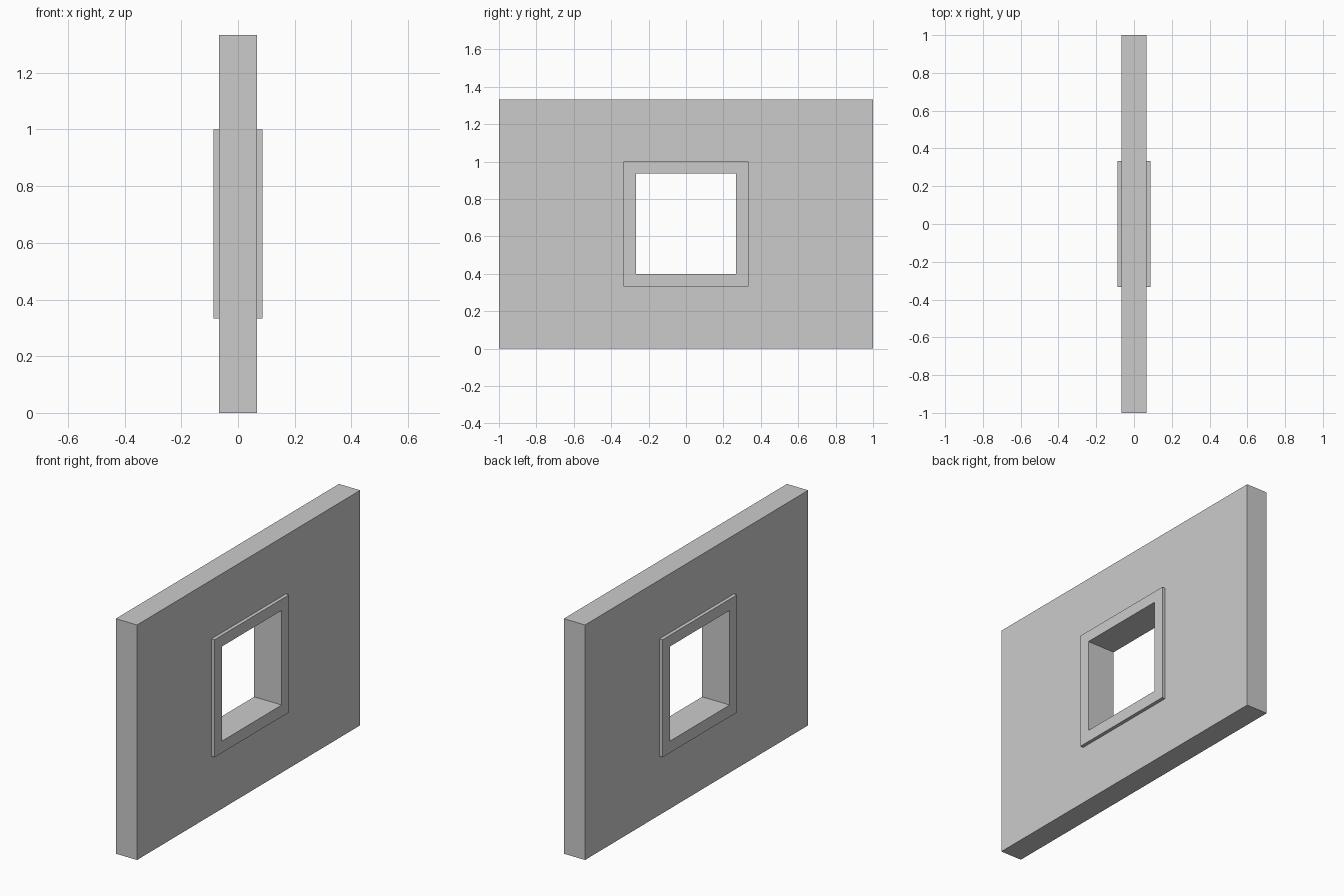
import bpy, bmesh

if "Cube" in bpy.data.objects:
    bpy.data.objects.remove(bpy.data.objects["Cube"])


def rect(half_y, z0, z1):
    return [(-half_y, z0), (half_y, z0), (half_y, z1), (-half_y, z1)]


def make_ring(name, outer, inner, half_x):
    """Rectangular slab with a rectangular opening through x."""
    bm = bmesh.new()
    loops = [[bm.verts.new((x, y, z)) for y, z in pts]
             for x, pts in ((half_x, outer), (half_x, inner),
                            (-half_x, inner), (-half_x, outer))]
    for k in range(4):
        a, b = loops[k], loops[(k + 1) % 4]
        for i in range(4):
            j = (i + 1) % 4
            bm.faces.new((a[i], a[j], b[j], b[i]))
    bmesh.ops.recalc_face_normals(bm, faces=bm.faces)
    mesh = bpy.data.meshes.new(name)
    bm.to_mesh(mesh)
    bm.free()
    obj = bpy.data.objects.new(name, mesh)
    bpy.context.collection.objects.link(obj)
    return obj


opening = rect(0.3333, 0.3333, 1.0)

# Wall panel with the window opening
make_ring("wall", rect(1.0, 0.0, 1.3333), opening, 0.0667)

# Window frame lining the opening, slightly proud on both sides
make_ring("window_frame", opening, rect(0.2683, 0.4, 0.9367), 0.0867)
